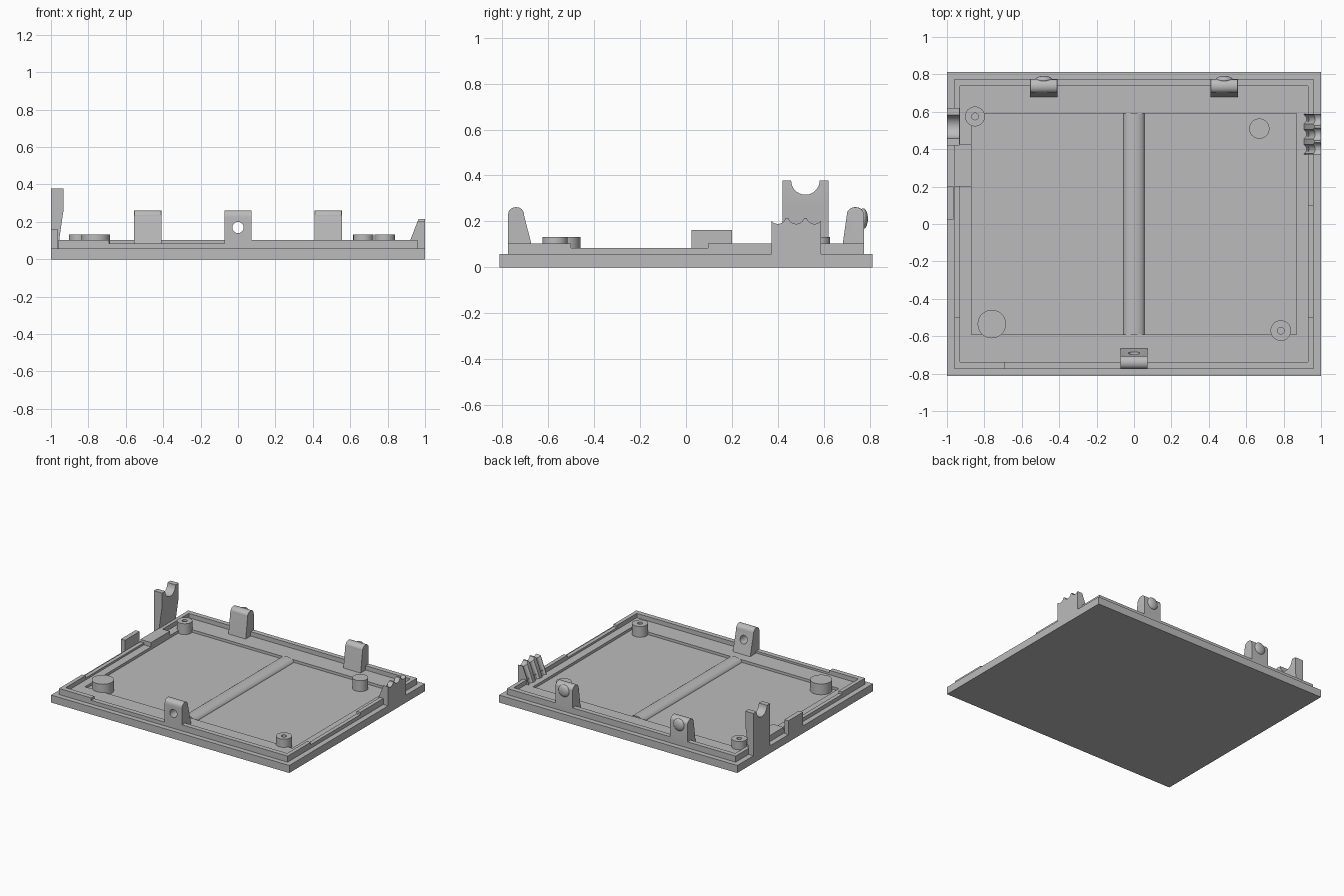
import bpy, bmesh, math
from mathutils import Matrix, Vector

old = bpy.data.objects.get("Cube")
if old:
    bpy.data.objects.remove(old)

grey = bpy.data.materials.new("plain grey")
grey.use_nodes = True
GREY = (0.5, 0.5, 0.5, 1)
grey.diffuse_color = GREY
grey.node_tree.nodes["Principled BSDF"].inputs["Base Color"].default_value = GREY


def finish(name, bm, smooth=False):
    bmesh.ops.recalc_face_normals(bm, faces=bm.faces)
    mesh = bpy.data.meshes.new(name)
    bm.to_mesh(mesh)
    bm.free()
    mesh.materials.append(grey)
    ob = bpy.data.objects.new(name, mesh)
    bpy.context.collection.objects.link(ob)
    if smooth:
        smooth_sharp(ob)
    return ob


def smooth_sharp(ob):
    bpy.ops.object.select_all(action='DESELECT')
    ob.select_set(True)
    bpy.context.view_layer.objects.active = ob
    bpy.ops.object.shade_smooth_by_angle(angle=math.radians(30))


def prism(name, profile, axis, start, end, smooth=False):
    """Extrude a closed profile along x (profile is y, z) or y (profile is x, z)."""
    bm = bmesh.new()
    place = (lambda a, b: (start, a, b)) if axis == 'x' else (lambda a, b: (a, start, b))
    face = bm.faces.new([bm.verts.new(place(a, b)) for a, b in profile])
    moved = bmesh.ops.extrude_face_region(bm, geom=[face])['geom']
    step = Vector((end - start, 0, 0)) if axis == 'x' else Vector((0, end - start, 0))
    bmesh.ops.translate(bm, verts=[v for v in moved if isinstance(v, bmesh.types.BMVert)], vec=step)
    return finish(name, bm, smooth)


def box(name, x0, x1, y0, y1, z0, z1):
    return prism(name, [(x0, z0), (x1, z0), (x1, z1), (x0, z1)], 'y', y0, y1)


def frame(name, outer, inner, z0, z1):
    """Rectangular ring between two half sizes."""
    bm = bmesh.new()
    rings = [[bm.verts.new((sx * h[0], sy * h[1], z))
              for sx, sy in ((-1, -1), (1, -1), (1, 1), (-1, 1))]
             for h, z in ((outer, z0), (outer, z1), (inner, z1), (inner, z0))]
    for r in range(4):
        a, b = rings[r], rings[(r + 1) % 4]
        for i in range(4):
            j = (i + 1) % 4
            bm.faces.new((a[i], a[j], b[j], b[i]))
    return finish(name, bm)


def boss(name, x, y, radius, hole=0.0):
    """Round standoff, turned from a profile, with an optional blind hole."""
    bm = bmesh.new()
    points = [(radius, 0.04), (radius, BOSS)]
    points += [(hole, BOSS), (hole, 0.07), (0, 0.07)] if hole else [(0, BOSS)]
    verts = [bm.verts.new((x + r, y, z)) for r, z in points]
    edges = [bm.edges.new(pair) for pair in zip(verts, verts[1:])]
    bmesh.ops.spin(bm, geom=verts + edges, cent=(x, y, 0), axis=(0, 0, 1),
                   angle=math.tau, steps=40, use_duplicate=False)
    bmesh.ops.remove_doubles(bm, verts=bm.verts, dist=1e-5)
    return finish(name, bm, True)


def cut(ob, centre, direction, radius, length=0.5):
    """Bore a cylinder out of an object."""
    bm = bmesh.new()
    turn = Vector(direction).to_track_quat('Z', 'Y').to_matrix().to_4x4()
    bmesh.ops.create_cone(bm, cap_ends=True, segments=40, radius1=radius, radius2=radius,
                          depth=length, matrix=Matrix.Translation(centre) @ turn)
    cutter = finish("cutter", bm)
    cutter.hide_render = True
    mod = ob.modifiers.new("bore", 'BOOLEAN')
    mod.operation, mod.solver, mod.object = 'DIFFERENCE', 'EXACT', cutter
    bpy.context.view_layer.objects.active = ob
    bpy.ops.object.modifier_apply(modifier=mod.name)
    bpy.data.objects.remove(cutter)


FLOOR, LEDGE, LOW, HIGH, BOSS = 0.05, 0.07, 0.085, 0.103, 0.132

# Base panel, stepped rim and raised inner ledge
box("base_panel", -1, 1, -0.813, 0.813, 0, FLOOR)
frame("outer_step", (1, 0.813), (0.9, 0.72), 0.04, 0.057)
frame("inner_ledge", (0.945, 0.755), (0.87, 0.592), 0.04, LEDGE)
frame("rim_lip", (0.96, 0.775), (0.93, 0.738), 0.04, LOW)

# Taller stretches of the rim
box("rim_back", -0.96, 0.96, 0.738, 0.775, 0.05, HIGH)
box("rim_front_right", -0.96, -0.69, -0.775, -0.738, 0.05, HIGH)
box("rim_front_left", 0.07, 0.96, -0.775, -0.738, 0.05, HIGH)
for side, name, y in ((1, "left", 0.095), (-1, "right", 0.2)):
    x0, x1 = sorted((side * 0.93, side * 0.96))
    box("rim_%s_front" % name, x0, x1, -0.74, -0.5, 0.05, HIGH)
    box("rim_%s_back" % name, x0, x1, y, 0.74, 0.05, HIGH)

# Centre rib with a rounded top
rib = [(0.057 * math.cos(math.pi * i / 16), FLOOR - 0.005 + 0.035 * math.sin(math.pi * i / 16))
       for i in range(17)]
prism("centre_rib", rib, 'y', -0.592, 0.592, True)

# Standoffs
boss("screw_boss_back", -0.85, 0.575, 0.053, 0.018)
boss("screw_boss_front", 0.785, -0.57, 0.055, 0.018)
boss("plain_boss_front", -0.76, -0.535, 0.076)
boss("plain_boss_back", 0.67, 0.51, 0.054)


def clip_profile(sign, foot, shoulder):
    """Side outline of a snap clip, with a rounded top."""
    mid, half = (0.775 + shoulder) / 2, (0.775 - shoulder) / 2
    arc = [(mid + half * math.cos(math.pi * i / 12), 0.225 + 0.037 * math.sin(math.pi * i / 12) ** 0.8)
           for i in range(13)]
    return [(sign * y, z) for y, z in [(foot, 0.05), (0.775, 0.05)] + arc]


# Back snap clips with domed catches
for name, x in (("right", -0.4825), ("left", 0.4825)):
    clip = prism("back_clip_" + name, clip_profile(1, 0.675, 0.7), 'x', x - 0.0725, x + 0.0725)
    bm = bmesh.new()
    bm.from_mesh(clip.data)
    corners = [e for e in bm.edges if all(v.co.z > 0.225 and abs(abs(v.co.x - x) - 0.0725) < 1e-4
                                          for v in e.verts)]
    bmesh.ops.bevel(bm, geom=corners, offset=0.02, segments=4, profile=0.5, affect='EDGES',
                    clamp_overlap=True)
    bm.to_mesh(clip.data)
    bm.free()
    smooth_sharp(clip)
    bm = bmesh.new()
    bmesh.ops.create_uvsphere(bm, u_segments=32, v_segments=16, radius=1,
                              matrix=Matrix.Translation((x, 0.772, 0.212))
                              @ Matrix.Diagonal((0.045, 0.02, 0.045, 1)))
    finish("clip_catch_" + name, bm, True)

# Front clip with a through hole
front_clip = prism("front_clip", clip_profile(-1, 0.66, 0.705), 'x', -0.073, 0.073)
cut(front_clip, (0, -0.72, 0.17), (0, 1, 0), 0.03)
smooth_sharp(front_clip)

# Right side: tall cradle post, small tab and flat pad
post = prism("cradle_post", [(-1, 0), (-0.955, 0), (-0.955, 0.11), (-0.932, 0.27),
                             (-0.932, 0.378), (-1, 0.378)], 'y', 0.42, 0.62)
cut(post, (-0.965, 0.52, 0.378), (1, 0, 0), 0.062)
smooth_sharp(post)
box("side_tab", -1, -0.965, 0.025, 0.2, 0.04, 0.162)
box("side_pad", -0.96, -0.87, 0.2, 0.425, 0.04, HIGH)

# Left side: low cable rest, ribs sloping inwards between three grooves
rest = prism("cable_rest", [(1, 0), (1, 0.215), (0.965, 0.215), (0.905, 0.06), (0.905, 0)],
             'y', 0.372, 0.587)
for y in (0.4, 0.48, 0.56):
    cut(rest, (0.982, y, 0.225), (1, 0, 0), 0.036)
    cut(rest, (0.925, y, 0.16), (0.06, 0, 0.155), 0.03, 0.3)
smooth_sharp(rest)
